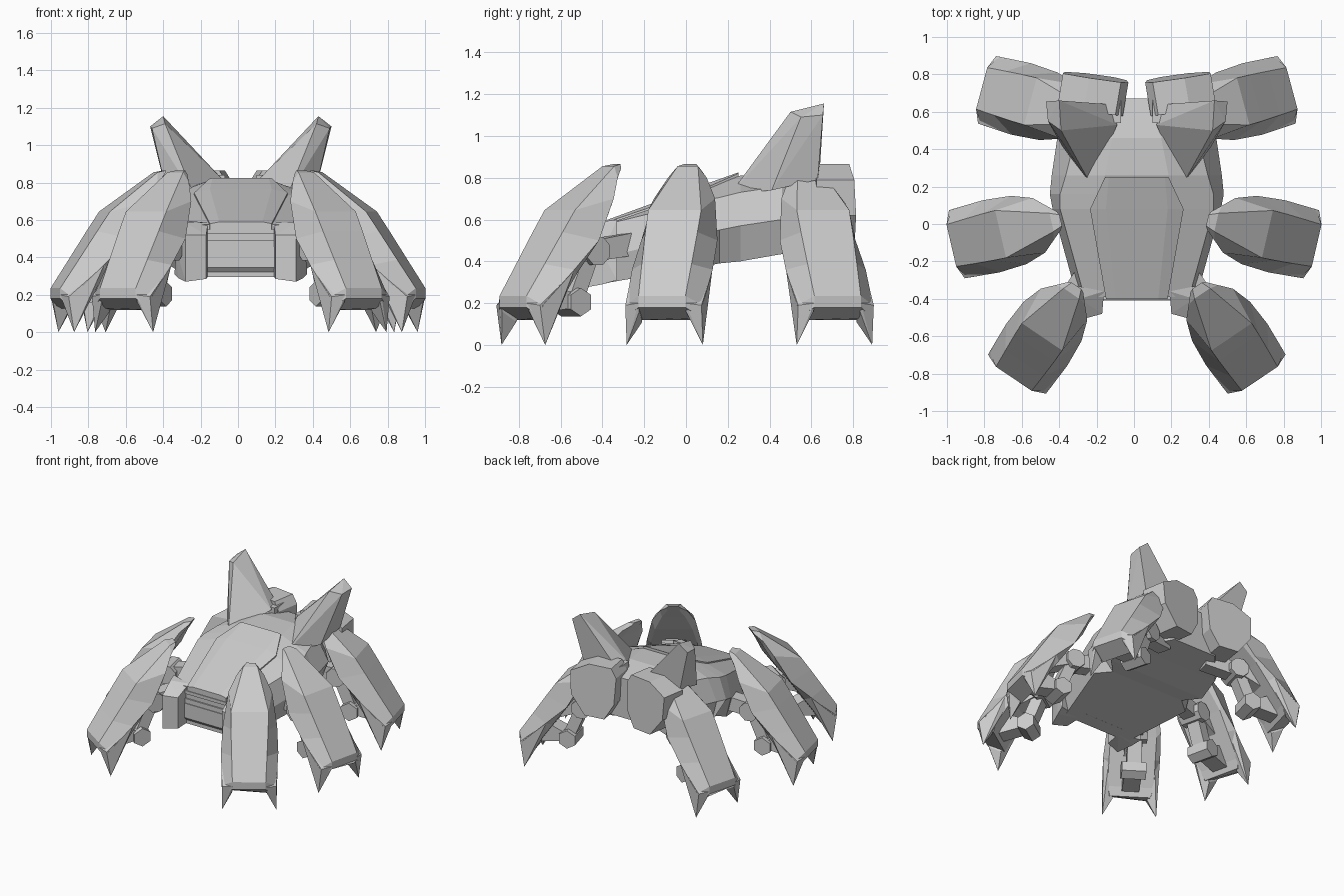
import bpy, bmesh, math

if "Cube" in bpy.data.objects:
    bpy.data.objects.remove(bpy.data.objects["Cube"])

mat = bpy.data.materials.new("light grey")
mat.diffuse_color = (0.6, 0.6, 0.6, 1)
mat.use_nodes = True
mat.node_tree.nodes["Principled BSDF"].inputs["Base Color"].default_value = mat.diffuse_color
CX = 0.015  # symmetry plane of the body


def finish(name, bm):
    bmesh.ops.recalc_face_normals(bm, faces=bm.faces)
    me = bpy.data.meshes.new(name)
    bm.to_mesh(me)
    bm.free()
    me.materials.append(mat)
    ob = bpy.data.objects.new(name, me)
    bpy.context.collection.objects.link(ob)
    return ob


def hull(name, pts):
    bm = bmesh.new()
    for p in pts:
        bm.verts.new(p)
    r = bmesh.ops.convex_hull(bm, input=bm.verts)
    junk = {g for g in r["geom_interior"] + r["geom_unused"] if isinstance(g, bmesh.types.BMVert)}
    bmesh.ops.delete(bm, geom=list(junk), context='VERTS')
    bmesh.ops.dissolve_limit(bm, angle_limit=0.02, verts=bm.verts, edges=bm.edges)
    return finish(name, bm)


def loft(name, rings):
    bm = bmesh.new()
    vs = [[bm.verts.new(p) for p in ring] for ring in rings]
    n = len(vs[0])
    for a, b in zip(vs, vs[1:]):
        for i in range(n):
            j = (i + 1) % n
            bm.faces.new((a[i], a[j], b[j], b[i]))
    bm.faces.new(vs[0])
    bm.faces.new(vs[-1])
    return finish(name, bm)


def box(x0, x1, y0, y1, z0, z1):
    return [(x, y, z) for x in (x0, x1) for y in (y0, y1) for z in (z0, z1)]


def both(name, pts):
    """Convex part on the right and its mirror on the left."""
    hull(name + "_right", pts)
    hull(name + "_left", [(2 * CX - x, y, z) for x, y, z in pts])


# Hull: half sections (half width, z) from bottom to top panel
def ring(y, half):
    return [(CX + w, y, z) for w, z in half] + [(CX - w, y, z) for w, z in reversed(half)]


loft("body", [
    ring(-0.39, [(.28, .295), (.32, .42), (.28, .575), (.165, .575)]),
    ring(0.08, [(.41, .375), (.45, .53), (.41, .69), (.25, .735)]),
    ring(0.16, [(.31, .39), (.465, .55), (.41, .705), (.21, .77)]),
    ring(0.26, [(.41, .40), (.455, .57), (.38, .73), (.17, .81)]),
    ring(0.46, [(.36, .435), (.425, .60), (.33, .76), (.13, .815)]),
    ring(0.67, [(.18, .47), (.24, .60), (.16, .72), (.08, .77)])])

# Raised canopy plate with a narrower centre face
loft("canopy", [
    ring(-0.40, [(.165, .55), (.165, .58), (.115, .59)]),
    ring(0.08, [(.25, .70), (.25, .745), (.165, .765)]),
    ring(0.25, [(.17, .78), (.17, .82), (.15, .825)])])

# Nose slats below the canopy
for i, (y, z0, z1) in enumerate([(-.405, .525, .55), (-.395, .49, .525),
                                 (-.405, .455, .49), (-.41, .345, .455)]):
    hull("nose_slat_%d" % (i + 1), box(CX - .18, CX + .18, y, -.36, z0, z1))
hull("chin", [(CX + s * .18, y, z) for s in (-1, 1)
              for y, z in ((-.41, .345), (-.38, .31), (-.3, .31), (-.3, .345))])

# Prongs either side of the nose
both("nose_prong", [(.20, -.48, .285), (.20, -.48, .52), (.31, -.51, .27), (.31, -.51, .52),
                    (.35, -.40, .29), (.36, -.40, .44), (.32, -.40, .59),
                    (.19, -.36, .30), (.19, -.36, .585), (.37, -.33, .31), (.34, -.33, .60)])

# Swept tail fins leaning outwards
both("tail_fin", [(.26, .21, .72), (.41, .41, .74), (.42, .63, .79), (.16, .64, .84), (.12, .53, .825),
                  (.42, .50, 1.115), (.49, .55, 1.09), (.50, .655, 1.10), (.43, .66, 1.155)])

# Rear pods: chamfered blocks turned slightly about the vertical
pod_profile = [(.06, .80), (.10, .865), (.27, .865), (.41, .79), (.40, .62), (.29, .48), (.14, .48), (.07, .60)]
both("rear_pod", [(x + (.03 if y < .7 else 0),
                   y + .14 * (x - .23) - (0 if y < .7 else .06 * (z - .7)), z)
                  for x, z in pod_profile for y in (.60, .785)])
both("pod_vent", box(.10, .19, .54, .70, .72, .84))


# Legs: (r outward, s sideways, z) in a frame at the shell tip
def make_leg(tag, ox, oy, angle, cx):
    a = math.radians(angle)
    for side, flip in (("right", False), ("left", True)):
        def place(p):
            r, s, z = p
            x = ox + r * math.cos(a) - s * math.sin(a)
            y = oy + r * math.sin(a) + s * math.cos(a)
            return (2 * cx - x if flip else x, y, z)

        def part(name, pts):
            return hull("%s_%s_%s" % (tag, name, side), [place(p) for p in pts])

        def bar(name, r, z, rad, half, n):
            part(name, [(r + rad * math.cos(math.tau * (i + .5) / n), s,
                         z + rad * math.sin(math.tau * (i + .5) / n))
                        for i in range(n) for s in (-half, half)])

        def strut(name, half, side_points):
            part(name, [(r, s, z) for r, z in side_points for s in (-half, half)])

        # Armour shell: per section, panel edge, side edge, inner edge as (r, half width, z)
        sections = [
            [(.00, .03, .865), (.01, .05, .845), (.03, .04, .815)],
            [(.05, .05, .855), (.06, .095, .80), (.07, .08, .75)],
            [(.33, .13, .645), (.12, .15, .70), (.14, .13, .62)],
            [(.40, .128, .54), (.23, .187, .50), (.25, .16, .47)],
            [(.50, .122, .387), (.38, .198, .36), (.34, .16, .34)],
            [(.60, .115, .235), (.555, .188, .19), (.45, .16, .18)],
            [(.60, .115, .18), (.555, .186, .13), (.48, .14, .12)]]
        loft("%s_shell_%s" % (tag, side),
             [[place((r, w, z)) for r, w, z in sec] +
              [place((r, -w, z)) for r, w, z in reversed(sec)] for sec in sections])

        for k, m in (("a", 1), ("b", -1)):
            # Toe claws carrying the side edges down to the ground
            part("claw_" + k, [(.60, .115 * m, .20), (.38, .196 * m, .355), (.36, .16 * m, .33),
                               (.57, .187 * m, .19), (.54, .187 * m, 0),
                               (.50, .12 * m, .11), (.585, .115 * m, .16)])
        # Joints, the arm linking them to the body, and the brackets to the shell
        bar("hip_joint", .165, .45, .072, .085, 8)
        bar("foot_joint", .265, .205, .068, .085, 6)
        strut("arm", .05, ((-.08, .43), (-.08, .54), (.16, .40), (.16, .50)))
        strut("shin", .05, ((.13, .44), (.21, .46), (.23, .20), (.31, .22)))
        strut("upper_bracket", .06, ((.17, .42), (.17, .48), (.36, .34), (.28, .54)))
        strut("lower_bracket", .06, ((.28, .18), (.28, .24), (.48, .15), (.42, .30)))


make_leg("front_leg", .337, -.33, -56, CX)
make_leg("middle_leg", .392, .02, -13, 0)
make_leg("rear_leg", .265, .57, 15, CX)
